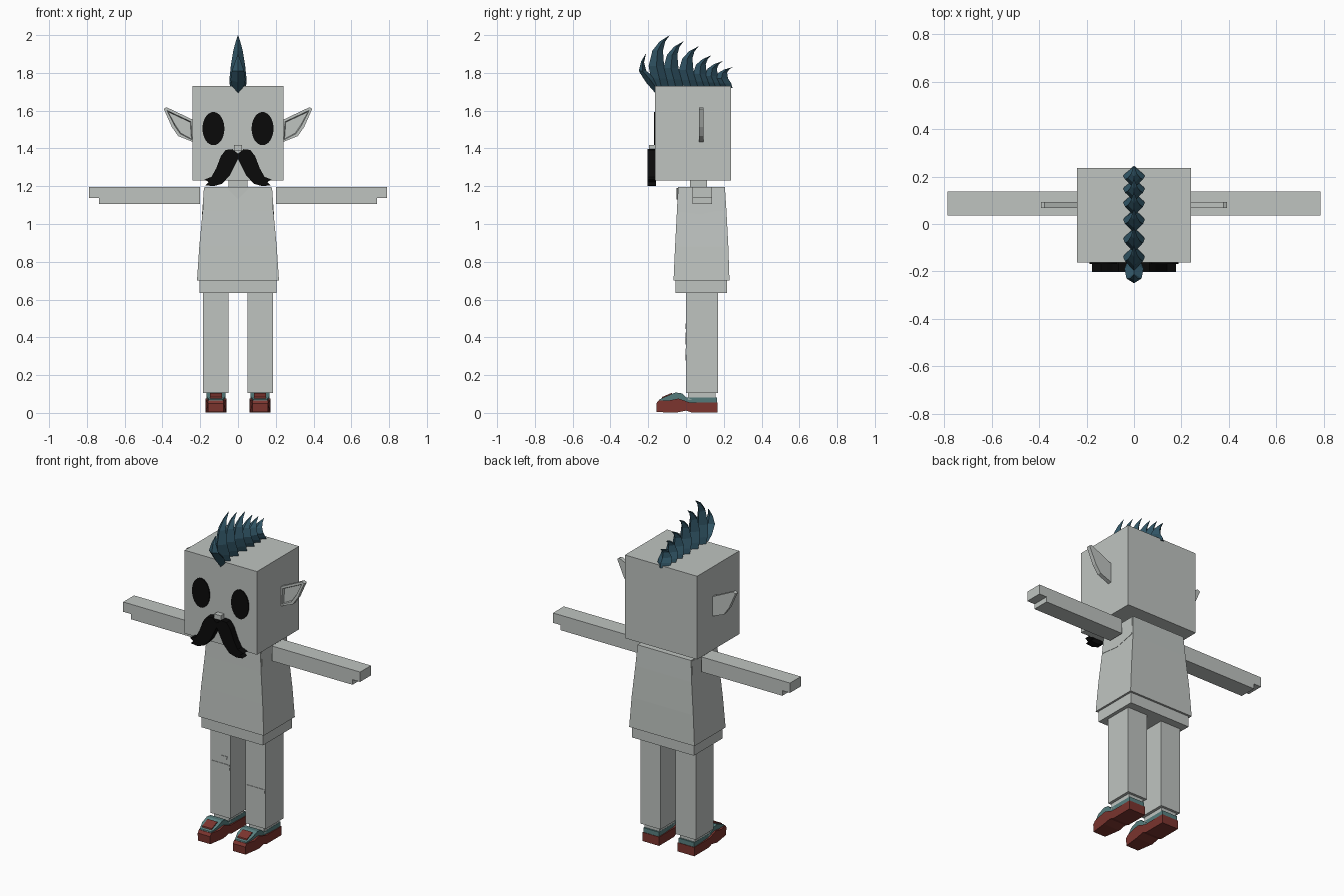
import bpy, bmesh, math
from mathutils import Vector

cube = bpy.data.objects.get("Cube")
if cube:
    bpy.data.objects.remove(cube)


def material(name, rgb):
    m = bpy.data.materials.new(name)
    m.use_nodes = True
    m.diffuse_color = (*rgb, 1)
    m.node_tree.nodes["Principled BSDF"].inputs["Base Color"].default_value = (*rgb, 1)
    return m


GREY = material("pale grey", (0.52, 0.55, 0.53))
BLACK = material("black", (0.003, 0.003, 0.003))
HAIR = material("deep blue", (0.03, 0.09, 0.13))
RED = material("brick red", (0.20, 0.035, 0.028))
TEAL = material("dusty teal", (0.10, 0.22, 0.22))


def finish(name, bm, mat):
    bmesh.ops.recalc_face_normals(bm, faces=bm.faces)
    mesh = bpy.data.meshes.new(name)
    bm.to_mesh(mesh)
    bm.free()
    mesh.materials.append(mat)
    obj = bpy.data.objects.new(name, mesh)
    bpy.context.collection.objects.link(obj)
    return obj


def loft(name, rings, mat):
    """Skin a list of equal-length closed rings and cap both ends."""
    bm = bmesh.new()
    loops = [[bm.verts.new(p) for p in ring] for ring in rings]
    n = len(loops[0])
    for a, b in zip(loops, loops[1:]):
        for i in range(n):
            j = (i + 1) % n
            bm.faces.new((a[i], a[j], b[j], b[i]))
    bm.faces.new(loops[0])
    bm.faces.new(loops[-1])
    return finish(name, bm, mat)


def rect(x0, x1, y0, y1, z):
    return [(x0, y0, z), (x1, y0, z), (x1, y1, z), (x0, y1, z)]


def box(name, x0, x1, y0, y1, z0, z1, mat=GREY):
    return loft(name, [rect(x0, x1, y0, y1, z) for z in (z0, z1)], mat)


def plate(name, pts, y0, y1, mat):
    """Extrude a front outline along y."""
    return loft(name, [[(x, y, z) for x, z in pts] for y in (y0, y1)], mat)


def side_prism(name, pts, x0, x1, mat):
    """Extrude a side outline along x."""
    return loft(name, [[(x, y, z) for y, z in pts] for x in (x0, x1)], mat)


# Head, neck, nose
box("head", -0.24, 0.24, -0.163, 0.237, 1.23, 1.73)
box("neck", -0.05, 0.05, 0.02, 0.11, 1.18, 1.24)
box("nose", -0.022, 0.022, -0.195, -0.16, 1.39, 1.418)

# Shirt with a flared hem, and hips below it
loft("shirt", [rect(-0.217, 0.217, -0.066, 0.23, 0.70),
               rect(-0.205, 0.205, -0.058, 0.224, 0.88),
               rect(-0.187, 0.187, -0.048, 0.214, 1.07),
               rect(-0.178, 0.178, -0.042, 0.206, 1.195)], GREY)
box("hips", -0.205, 0.205, -0.056, 0.218, 0.635, 0.71)
plate("neckline", [(-0.06, 1.19), (0, 1.13), (0.06, 1.19)], -0.05, -0.04, GREY)

ear_outline = [(0.235, 1.433), (0.316, 1.465), (0.35, 1.513),
               (0.393, 1.61), (0.378, 1.618), (0.235, 1.55)]
moustache_half = [(0, 1.372), (0.03, 1.396), (0.065, 1.392), (0.09, 1.36),
                  (0.115, 1.295), (0.14, 1.25), (0.178, 1.235), (0.155, 1.222),
                  (0.172, 1.205), (0.13, 1.2), (0.085, 1.213), (0.045, 1.255),
                  (0.02, 1.305), (0, 1.345)]
sole_profile = [(-0.155, 0.004), (-0.157, 0.05), (-0.145, 0.066), (-0.09, 0.066),
                (-0.04, 0.076), (0.02, 0.055), (0.167, 0.055), (0.167, 0.002),
                (0.03, 0.002), (0, 0.012), (-0.05, 0.002)]
upper_profile = [(-0.148, 0.05), (-0.14, 0.072), (-0.1, 0.09), (-0.055, 0.108),
                 (-0.02, 0.103), (0, 0.082), (0.164, 0.082), (0.164, 0.045)]


def taper_toe(obj, cx):
    for v in obj.data.vertices:
        if v.co.y < -0.11:
            v.co.x = cx + (v.co.x - cx) * 0.75


for side, s in (("left", 1), ("right", -1)):
    # Eye
    eye = [(s * 0.13 + 0.058 * math.cos(a), 1.505 + 0.088 * math.sin(a))
           for a in (math.tau * i / 32 for i in range(32))]
    plate(side + "_eye", eye, -0.169, -0.161, BLACK)

    # Moustache half
    plate(side + "_moustache", [(s * x, z) for x, z in moustache_half],
          -0.203, -0.16, BLACK)

    # Ear with a sunken front
    ear = plate(side + "_ear", [(s * x, z) for x, z in ear_outline], 0.068, 0.092, GREY)
    bm = bmesh.new()
    bm.from_mesh(ear.data)
    front = min(bm.faces, key=lambda f: f.calc_center_median().y)
    bmesh.ops.inset_region(bm, faces=[front], thickness=0.016)
    bmesh.ops.inset_region(bm, faces=[front], thickness=0.005, depth=-0.014)
    bm.to_mesh(ear.data)
    bm.free()

    # Arm with a stepped hand
    arm = [(0.2, 1.107), (0.737, 1.107), (0.737, 1.138), (0.788, 1.138),
           (0.788, 1.197), (0.2, 1.197)]
    plate(side + "_arm", [(s * x, z) for x, z in arm], 0.035, 0.138, GREY)
    armhole = [(-0.04, 1.065), (0.08, 1.05), (0.205, 1.08), (0.2, 1.19), (-0.035, 1.19)]
    loft(side + "_armhole", [[(s * (x + 0.187 - (z - 1.07) * 0.072), y, z)
                              for y, z in armhole] for x in (-0.004, 0.002)], GREY)

    # Leg and ankle
    cx = s * 0.117
    box(side + "_leg", cx - 0.067, cx + 0.067, 0, 0.17, 0.105, 0.64)
    box(side + "_ankle", cx - 0.05, cx + 0.05, 0.01, 0.155, 0.07, 0.11)

    # Shoe
    sole = side_prism(side + "_shoe_sole", sole_profile, cx - 0.055, cx + 0.055, RED)
    upper = side_prism(side + "_shoe_upper", upper_profile, cx - 0.051, cx + 0.051, TEAL)
    taper_toe(sole, cx)
    taper_toe(upper, cx)
    side_prism(side + "_shoe_tongue",
               [(-0.13, 0.074), (-0.127, 0.084), (-0.075, 0.106), (-0.07, 0.095)],
               cx - 0.032, cx + 0.032, RED)

    # Torn knee patch
    z = 0.31 if s > 0 else 0.395
    knee = [(-0.06, 0.03), (0.06, 0.03), (0.064, 0), (0.03, -0.032),
            (-0.03, -0.032), (-0.064, 0)]
    plate(side + "_knee_patch", [(cx + x, z + dz) for x, dz in knee], -0.003, 0.002, GREY)

# Small tear above the right knee
plate("upper_tear", [(-0.128, 0.445), (-0.075, 0.455), (-0.068, 0.472), (-0.11, 0.472)],
      -0.003, 0.002, GREY)


# Mohawk: curved spikes with a diamond cross-section
def spike(name, sections, tip):
    """Each section holds front y, front z, back y, back z and half width."""
    rings = []
    for fy, fz, by, bz, w in sections:
        my, mz = fy * 0.5 + by * 0.5, fz * 0.5 + bz * 0.5
        rings.append([(0, fy, fz), (w, my, mz), (0, by, bz), (-w, my, mz)])
    last = Vector(tip)
    rings.append([last + Vector(d) * 0.001
                  for d in ((0, -1, 0), (1, 0, 0), (0, 1, 0), (-1, 0, 0))])
    return loft(name, rings, HAIR)


tips = [(-0.088, 1.998), (-0.013, 1.967), (0.066, 1.94),
        (0.135, 1.893), (0.193, 1.862), (0.246, 1.83)]
for i, (ty, tz) in enumerate(tips):
    h = tz - 1.73
    k = 0.75 + h * 0.93
    # fraction of height, front offset, back offset, half width
    shape = [(-0.1, -0.075, 0.0, 0.04), (0.15, -0.098, -0.008, 0.045),
             (0.4, -0.11, -0.028, 0.038), (0.7, -0.09, -0.034, 0.025),
             (0.88, -0.052, -0.022, 0.012)]
    spike(f"hair_spike_{i + 1}",
          [(ty + f * k, 1.73 + t * h, ty + b * k, 1.73 + t * h, w)
           for t, f, b, w in shape], (0, ty, tz))

spike("hair_front_spike",
      [(-0.16, 1.69, -0.14, 1.73, 0.026), (-0.212, 1.75, -0.165, 1.775, 0.04),
       (-0.25, 1.81, -0.21, 1.81, 0.032), (-0.238, 1.86, -0.222, 1.855, 0.016)],
      (0, -0.213, 1.9))
